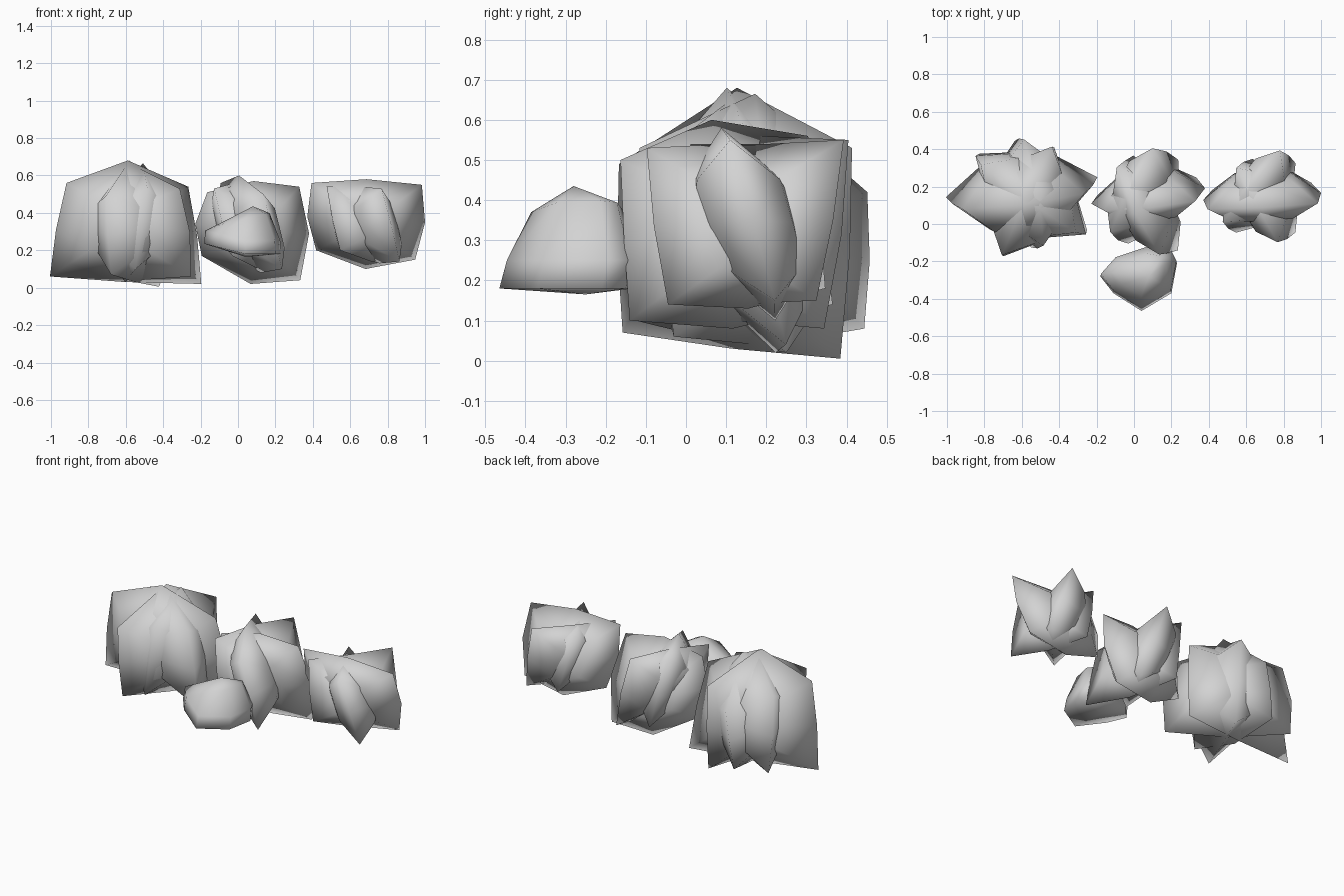
import bpy
import bmesh
from mathutils import Vector

if "Cube" in bpy.data.objects:
    bpy.data.objects.remove(bpy.data.objects["Cube"])

grey = bpy.data.materials.new("foliage grey")
grey.diffuse_color = (0.65, 0.65, 0.65, 1)
grey.use_nodes = True
grey.node_tree.nodes["Principled BSDF"].inputs["Base Color"].default_value = grey.diffuse_color


def make_object(name, verts, faces):
    mesh = bpy.data.meshes.new(name)
    mesh.from_pydata(verts, [], faces)
    # Consistent outward normals
    bm = bmesh.new()
    bm.from_mesh(mesh)
    bmesh.ops.recalc_face_normals(bm, faces=bm.faces)
    bm.to_mesh(mesh)
    bm.free()
    mesh.materials.append(grey)
    mesh.polygons.foreach_set("use_smooth", [True] * len(mesh.polygons))
    obj = bpy.data.objects.new(name, mesh)
    bpy.context.collection.objects.link(obj)


def pillow(name, a, b, z_a, z_b, z_top, z_bot, thick, top_in, bot_in, lean):
    """Upright lens-shaped leaf clump spanning the tips a and b in plan."""
    a, b = Vector((*a, 0)), Vector((*b, 0))
    along = (b - a).normalized()
    side = Vector((-along.y, along.x, 0))
    up = Vector((0, 0, 1))
    mid = (a + b) / 2
    mid_in = 0 if bot_in else top_in * .35
    # Eight rim points, starting from the lower corner at a
    rim = [a + along * bot_in + up * z_a[0],
           mid + up * z_bot,
           b - along * bot_in + up * z_b[0],
           b - along * mid_in + up * sum(z_b) / 2,
           b - along * top_in + up * z_b[1],
           mid + up * z_top,
           a + along * top_in + up * z_a[1],
           a + along * mid_in + up * sum(z_a) / 2]
    zc = (z_top + z_bot) / 2
    centre = mid + up * zc
    rim = [p + side * lean * (p.z - zc) for p in rim]
    verts = list(rim)
    faces = []
    for s in (1, -1):
        start = len(verts)
        verts += [centre.lerp(p, .53) + side * s * thick * .74 for p in rim]
        verts.append(centre + side * s * thick)
        for i in range(8):
            j = (i + 1) % 8
            faces += [(i, j, start + j, start + i),
                      (start + i, start + j, start + 8)]
    make_object(name, verts, faces)


# Crossed clumps: tips a, b; (low, high) z at each tip; mid top, mid bottom;
# half thickness; top and bottom corner insets; lean
bushes = {
    "large_bush": [
        ((-1, .1), (-.19, .2), (.06, .56), (.02, .54), .68, .03, .21, .08, 0, -.15),
        ((-.85, .36), (-.26, -.06), (.08, .53), (.06, .53), .66, .04, .19, .05, .01, -.1),
        ((-.43, .41), (-.70, -.17), (.005, .53), (.07, .49), .68, .03, .2, 0, .02, -.05),
        ((-.60, .46), (-.51, -.13), (.08, .42), (.1, .53), .665, .03, .19, .01, .01, .15),
    ],
    "middle_bush": [
        ((-.23, .12), (.38, .19), (.17, .51), (.04, .54), .57, .02, .14, .06, .04, -.25),
        ((.17, .39), (-.08, -.09), (.08, .55), (.17, .53), .56, .1, .15, .02, .01, -.32),
        ((-.05, .345), (.18, -.165), (.14, .56), (.1, .50), .60, .08, .14, .02, 0, -.25),
    ],
    "small_bush": [
        ((.37, .14), (1, .17), (.20, .56), (.15, .55), .58, .10, .14, .02, .05, -.28),
        ((.83, .365), (.51, -.03), (.15, .55), (.2, .54), .54, .14, .135, .01, .01, -.27),
        ((.59, .335), (.82, -.08), (.18, .53), (.14, .53), .54, .13, .135, .01, .01, -.28),
    ],
}
for bush, clumps in bushes.items():
    for n, spec in enumerate(clumps, 1):
        pillow(f"{bush}_clump_{n}", *spec)

# Low rounded shrub in front: base outline, shoulder rings and crown
base = [(-.18, -.28), (-.10, -.19), (.08, -.13), (.20, -.15),
        (.23, -.21), (.20, -.37), (.04, -.465), (-.11, -.37)]
middle = Vector((.04, -.28))
verts, faces = [], []
for scale, z, shift in ((1, .18, 0), (.98, .25, .015), (.68, .37, .02)):
    for x, y in base:
        p = middle.lerp(Vector((x, y)), scale)
        tilt = max(0, .04 - x) * .25 if z < .3 else (x - .04) * .15
        verts.append((p.x, p.y + shift, z + tilt))
for r in range(2):
    for i in range(8):
        j = (i + 1) % 8
        faces.append((r * 8 + j, r * 8 + i, r * 8 + 8 + i, r * 8 + 8 + j))
verts += [(.08, -.28, .435), (.04, -.25, .165)]
for i in range(8):
    j = (i + 1) % 8
    faces += [(16 + j, 16 + i, 24), (i, j, 25)]
make_object("front_shrub", verts, faces)
